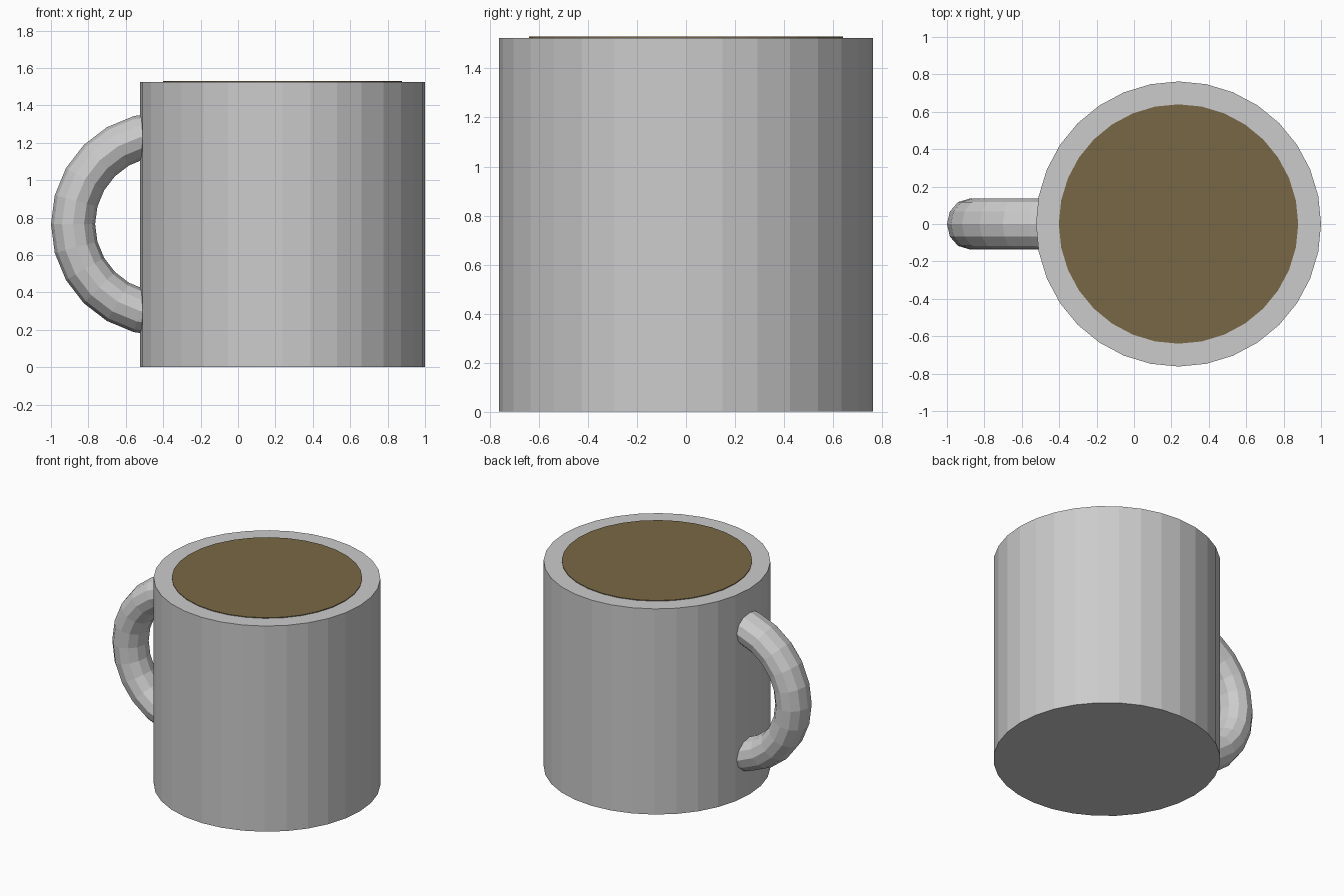
import bpy, bmesh
from math import cos, sin, tau, pi

if "Cube" in bpy.data.objects:
    bpy.data.objects.remove(bpy.data.objects["Cube"])

CX, SIDES = 0.238, 32          # cup axis and facet count
R_OUT, R_IN, H = 0.762, 0.64, 1.525


def loft(name, rings, cap=True):
    """Skin a list of point rings into a flat-shaded mesh."""
    bm = bmesh.new()
    loops = [[bm.verts.new(p) for p in ring] for ring in rings]
    for a, b in zip(loops, loops[1:]):
        n = len(a)
        for i in range(n):
            j = (i + 1) % n
            bm.faces.new((a[i], a[j], b[j], b[i]))
    if cap:
        bm.faces.new(loops[0])
        bm.faces.new(loops[-1])
    bmesh.ops.recalc_face_normals(bm, faces=bm.faces)
    mesh = bpy.data.meshes.new(name)
    bm.to_mesh(mesh)
    bm.free()
    obj = bpy.data.objects.new(name, mesh)
    bpy.context.collection.objects.link(obj)
    return obj


def circle(r, z):
    return [(CX + r * cos(tau * i / SIDES), r * sin(tau * i / SIDES), z)
            for i in range(SIDES)]


# Hollow cup with a thick wall and floor
loft("cup_body", [circle(R_OUT, 0), circle(R_OUT, H), circle(R_IN, H), circle(R_IN, 0.12)])

# Coffee filling, a touch above the rim
coffee = loft("coffee", [circle(R_IN, 0.12), circle(R_IN, H + 0.005)])
mat = bpy.data.materials.new("coffee_brown")
mat.diffuse_color = (0.19, 0.137, 0.06, 1)
mat.use_nodes = True
mat.node_tree.nodes["Principled BSDF"].inputs["Base Color"].default_value = mat.diffuse_color
coffee.data.materials.append(mat)

# Handle: half ring with a slightly widened round section, ends buried in the wall
HX, HZ, MAJOR, MINOR, WIDE = -0.402, 0.765, 0.48, 0.118, 0.135
STEPS, SECTION = 12, 12
rings = []
for s in range(STEPS + 1):
    a = pi / 2 + pi * s / STEPS
    rings.append([(HX + (MAJOR + MINOR * cos(t)) * cos(a), WIDE * sin(t),
                   HZ + (MAJOR + MINOR * cos(t)) * sin(a))
                  for t in (tau * k / SECTION for k in range(SECTION))])
loft("handle", rings)
